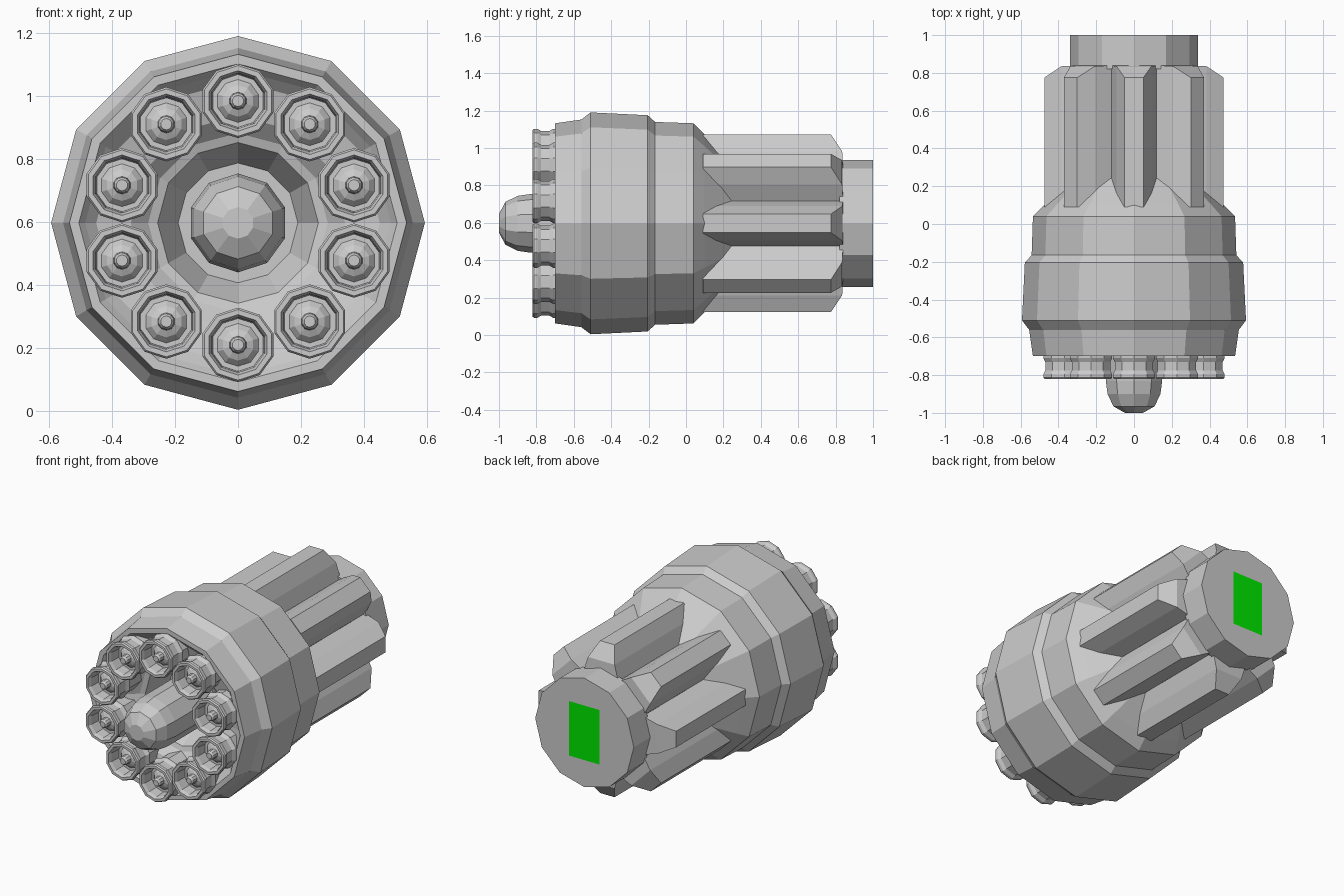
import bpy, bmesh
from math import sin, cos, pi
from mathutils import Matrix

if "Cube" in bpy.data.objects:
    bpy.data.objects.remove(bpy.data.objects["Cube"])

ZC = 0.597  # height of the long axis


def finish(bm, name):
    bmesh.ops.recalc_face_normals(bm, faces=bm.faces)
    me = bpy.data.meshes.new(name)
    bm.to_mesh(me)
    bm.free()
    ob = bpy.data.objects.new(name, me)
    bpy.context.collection.objects.link(ob)
    return ob


def lathe(name, profile, sides, cx=0.0, cz=ZC):
    """Spin (radius, y) points round the y axis; both ends are capped."""
    bm = bmesh.new()
    rings = []
    for r, y in profile:
        rings.append([bm.verts.new((cx + r * sin(2 * pi * i / sides), y,
                                    cz + r * cos(2 * pi * i / sides)))
                      for i in range(sides)])
    for a, b in zip(rings, rings[1:]):
        for i in range(sides):
            j = (i + 1) % sides
            bm.faces.new((a[i], a[j], b[j], b[i]))
    bm.faces.new(rings[0])
    bm.faces.new(rings[-1])
    return finish(bm, name)


# Main housing: hollow front, stepped drum, rear cone and core
lathe("housing", [
    (0.17, -0.42), (0.19, -0.42), (0.255, -0.55), (0.285, -0.56), (0.34, -0.61),
    (0.45, -0.64), (0.485, -0.675), (0.505, -0.70), (0.535, -0.70),
    (0.555, -0.56), (0.593, -0.51), (0.578, -0.205), (0.542, -0.165),
    (0.535, 0.04), (0.475, 0.10), (0.30, 0.265), (0.30, 0.84)], 12)

# Rear plug
lathe("rear_plug", [(0.34, 0.82), (0.34, 1.0)], 12)

# Central rounded nose
lathe("centre_nose", [(0.05, -1.0), (0.115, -0.965), (0.147, -0.90),
                      (0.157, -0.83), (0.157, -0.40)], 10)

# Ring of ten flared barrels, each with a stepped inner nozzle
BARREL = [(0.105, -0.45), (0.105, -0.69), (0.118, -0.70), (0.118, -0.71),
          (0.107, -0.73), (0.107, -0.775), (0.118, -0.795), (0.118, -0.812),
          (0.112, -0.82), (0.096, -0.82), (0.088, -0.80), (0.084, -0.735),
          (0.068, -0.735), (0.05, -0.755), (0.028, -0.765), (0.025, -0.80),
          (0.018, -0.81)]
for k in range(10):
    a = 2 * pi * k / 10
    lathe(f"barrel_{k + 1}", BARREL, 10, 0.387 * sin(a), ZC + 0.387 * cos(a))


# Eight tapered fins with sloping rear ends
def fin(k):
    bm = bmesh.new()
    outline = [  # half width, height from axis, front y, rear y
        (0.12, 0.29, 0.09, 0.84), (0.092, 0.385, 0.09, 0.835),
        (0.05, 0.475, 0.09, 0.775)]
    rows = []
    for w, r, y0, y1 in outline:
        rows.append([bm.verts.new(p) for p in
                     ((-w, y0, r), (w, y0, r), (w, y1, r), (-w, y1, r))])
    for a, b in zip(rows, rows[1:]):
        for i in range(4):
            j = (i + 1) % 4
            bm.faces.new((a[i], a[j], b[j], b[i]))
    bm.faces.new(rows[0])
    bm.faces.new(rows[-1])
    bm.transform(Matrix.Translation((0, 0, ZC)) @ Matrix.Rotation(k * pi / 4, 4, 'Y'))
    finish(bm, f"fin_{k + 1}")


for k in range(8):
    fin(k)

# Green panel on the rear face
bm = bmesh.new()
bm.faces.new([bm.verts.new((x * 0.105, 1.002, ZC + z * 0.17))
              for x, z in ((-1, -1), (-1, 1), (1, 1), (1, -1))])
panel = finish(bm, "rear_panel")
if panel.data.polygons[0].normal.y < 0:
    panel.data.flip_normals()
mat = bpy.data.materials.new("green")
mat.diffuse_color = (0.0, 0.8, 0.0, 1)
mat.use_nodes = True
mat.node_tree.nodes["Principled BSDF"].inputs["Base Color"].default_value = mat.diffuse_color
panel.data.materials.append(mat)
